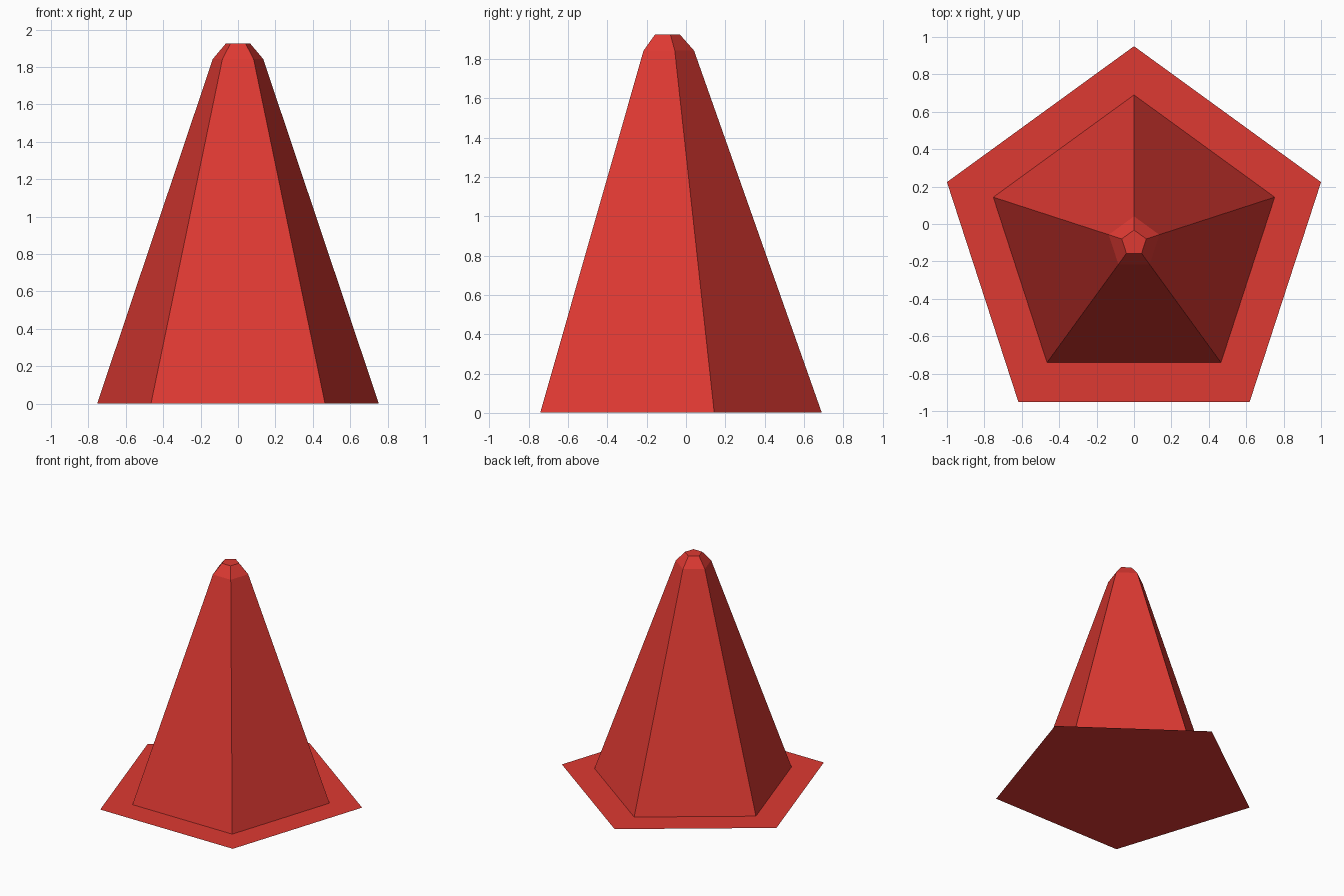
import bpy, bmesh, math

if "Cube" in bpy.data.objects:
    bpy.data.objects.remove(bpy.data.objects["Cube"])

CENTRE_Y = -0.101  # pentagon centre, so the outline is centred on the origin

red = bpy.data.materials.new("cone red")
red.diffuse_color = (0.73, 0.041, 0.032, 1)
red.use_nodes = True
red.node_tree.nodes["Principled BSDF"].inputs["Base Color"].default_value = red.diffuse_color


def pentagon_rings(name, rings):
    """Stack pentagons given as (radius, z), bridge them and cap the last one."""
    bm = bmesh.new()
    loops = []
    for r, z in rings:
        angles = [math.radians(90 + 72 * i) for i in range(5)]
        loops.append([bm.verts.new((r * math.cos(a), CENTRE_Y + r * math.sin(a), z))
                      for a in angles])
    for low, high in zip(loops, loops[1:]):
        for i in range(5):
            j = (i + 1) % 5
            bm.faces.new((low[i], low[j], high[j], high[i]))
    bm.faces.new(loops[-1])
    mesh = bpy.data.meshes.new(name)
    bm.to_mesh(mesh)
    bm.free()
    mesh.materials.append(red)
    obj = bpy.data.objects.new(name, mesh)
    bpy.context.collection.objects.link(obj)
    return obj


# Flat base sheet
pentagon_rings("base_plate", [(1.0515, 0.0)])
# Tapered body with a bevelled tip
pentagon_rings("cone_body", [(0.791, 0.002), (0.142, 1.842), (0.069, 1.925)])
